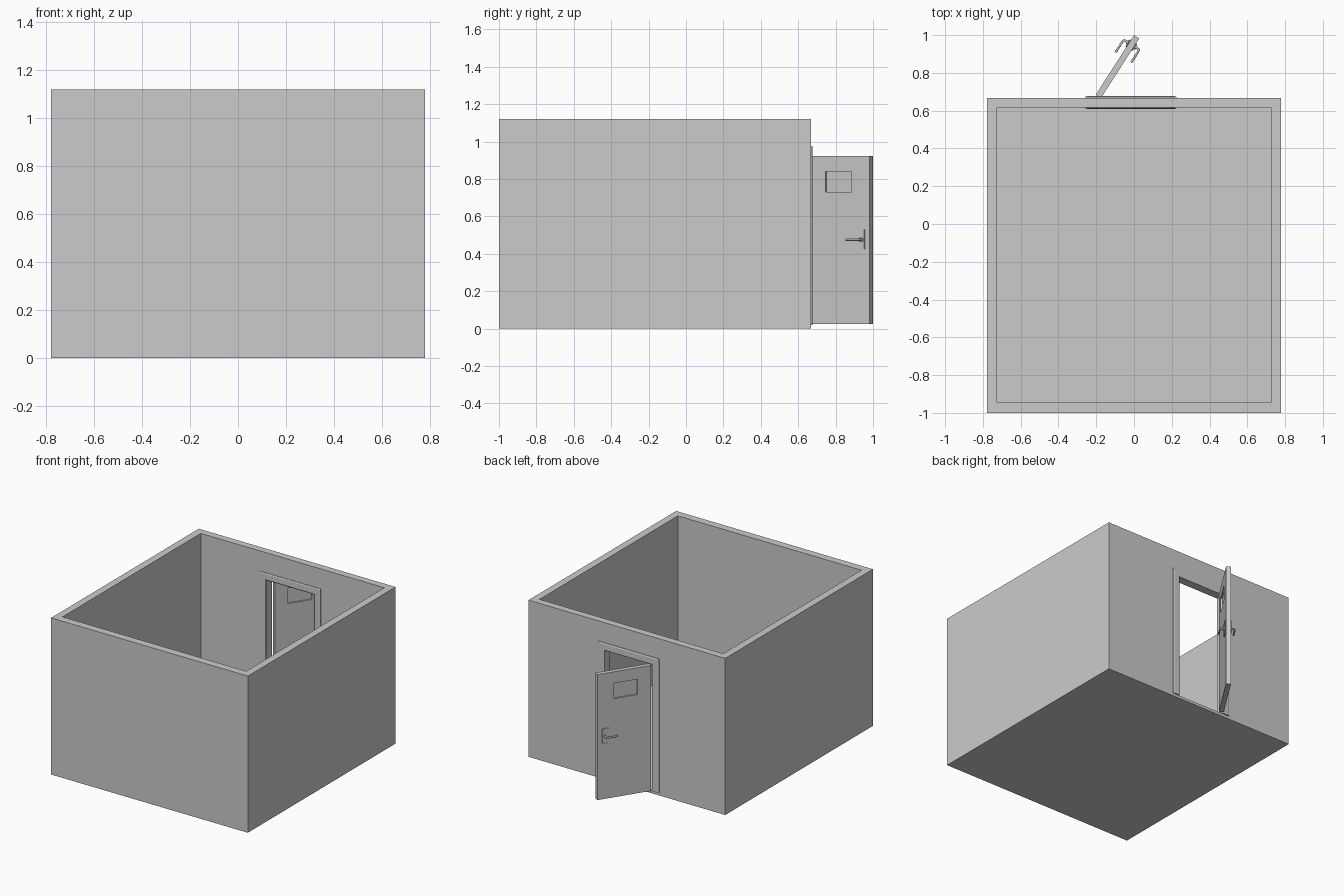
import bpy, bmesh, math
from mathutils import Matrix, Vector

if "Cube" in bpy.data.objects:
    bpy.data.objects.remove(bpy.data.objects["Cube"])

grey = bpy.data.materials.new("plain_grey")
grey.diffuse_color = (0.6, 0.6, 0.6, 1)
grey.use_nodes = True
grey.node_tree.nodes["Principled BSDF"].inputs["Base Color"].default_value = grey.diffuse_color


def finish(name, bm, matrix=None):
    bmesh.ops.recalc_face_normals(bm, faces=bm.faces)
    me = bpy.data.meshes.new(name)
    bm.to_mesh(me)
    bm.free()
    me.materials.append(grey)
    ob = bpy.data.objects.new(name, me)
    bpy.context.collection.objects.link(ob)
    if matrix is not None:
        ob.matrix_world = matrix
    return ob


def box(name, lo, hi, matrix=None, bevel=0):
    bm = bmesh.new()
    bmesh.ops.create_cube(bm, size=1)
    for v in bm.verts:
        v.co = Vector([(a + b) / 2 + c * (b - a) for a, b, c in zip(lo, hi, v.co)])
    if bevel:
        bmesh.ops.bevel(bm, geom=bm.edges[:], offset=bevel, segments=1, affect='EDGES')
    return finish(name, bm, matrix)


def activate(ob):
    bpy.ops.object.select_all(action='DESELECT')
    ob.select_set(True)
    bpy.context.view_layer.objects.active = ob


def cut(ob, cutter):
    bpy.context.view_layer.update()
    mod = ob.modifiers.new("cut", 'BOOLEAN')
    mod.operation, mod.solver, mod.object = 'DIFFERENCE', 'EXACT', cutter
    activate(ob)
    bpy.ops.object.modifier_apply(modifier=mod.name)
    bpy.data.objects.remove(cutter)


# Room sizes and door opening
L, R, B, T = -0.205, 0.172, 0.02, 0.925
OUT, INN = 0.668, 0.617

# Room shell with floor, open top and door opening
room = box("room_walls", (-0.778, -1, 0), (0.778, OUT, 1.12))
cut(room, box("inside_cutter", (-0.726, -0.945, B), (0.726, INN, 1.4)))
cut(room, box("opening_cutter", (L - 0.01, 0.5, B), (R + 0.01, 0.8, T + 0.01)))

# Door frame: one profile (outward width, y) swept round the opening with mitres
profile = [(0, INN - 0.003), (0.005, 0.610), (0.045, 0.610), (0.052, 0.613),
           (0.052, INN), (0.01, INN), (0.01, OUT), (0.052, OUT),
           (0.052, 0.673), (0.045, 0.677), (0.005, 0.677), (0, 0.674)]
bm = bmesh.new()
rings = []
for x, sx, z, sz in ((L, -1, B, 0), (L, -1, T, 1), (R, 1, T, 1), (R, 1, B, 0)):
    rings.append([bm.verts.new((x + sx * w, y, z + sz * w)) for w, y in profile])
n = len(profile)
for a, b in zip(rings, rings[1:]):
    for i in range(n):
        j = (i + 1) % n
        bm.faces.new((a[i], a[j], b[j], b[i]))
bm.faces.new(rings[0])
bm.faces.new(rings[-1][::-1])
finish("door_frame", bm)

# Door leaf, standing open on its hinge side
THICK = 0.033
swing = Matrix.Translation((-0.2025, 0.6845, 0)) @ Matrix.Rotation(math.radians(57.3), 4, 'Z')
leaf = box("door_leaf", (0, -THICK, 0.025), (0.375, 0, 0.922), swing)
cut(leaf, box("window_cutter", (0.093, -0.1, 0.73), (0.26, 0.1, 0.84), swing))
box("window_pane", (0.093, -0.021, 0.73), (0.26, -0.012, 0.84), swing)

# Handles on both faces
for side, s, face in (("outer", 1, 0.0), ("inner", -1, -THICK)):
    y0, y1 = sorted((face, face + s * 0.006))
    box(side + "_handle_plate", (0.298, y0, 0.425), (0.345, y1, 0.53), swing, 0.0015)

    # round collar
    bm = bmesh.new()
    bmesh.ops.create_cone(bm, cap_ends=True, segments=20, radius1=0.012, radius2=0.012, depth=0.008,
                          matrix=Matrix.Translation((0.325, face + s * 0.009, 0.475))
                          @ Matrix.Rotation(math.pi / 2, 4, 'X'))
    collar = finish(side + "_handle_collar", bm, swing)

    # bent lever
    cu = bpy.data.curves.new(side + "_lever", 'CURVE')
    cu.dimensions = '3D'
    cu.bevel_depth, cu.bevel_resolution, cu.use_fill_caps = 0.006, 3, True
    pts = [(0.325, 0.0), (0.325, 0.024), (0.323, 0.030), (0.317, 0.033), (0.245, 0.033)]
    sp = cu.splines.new('POLY')
    sp.points.add(len(pts) - 1)
    for p, (u, d) in zip(sp.points, pts):
        p.co = (u, face + s * d, 0.475, 1)
    cu.materials.append(grey)
    lever = bpy.data.objects.new(side + "_lever", cu)
    bpy.context.collection.objects.link(lever)
    lever.matrix_world = swing
    activate(lever)
    bpy.ops.object.convert(target='MESH')
    for ob in (collar, bpy.context.view_layer.objects.active):
        activate(ob)
        bpy.ops.object.shade_smooth_by_angle(angle=math.radians(40))
